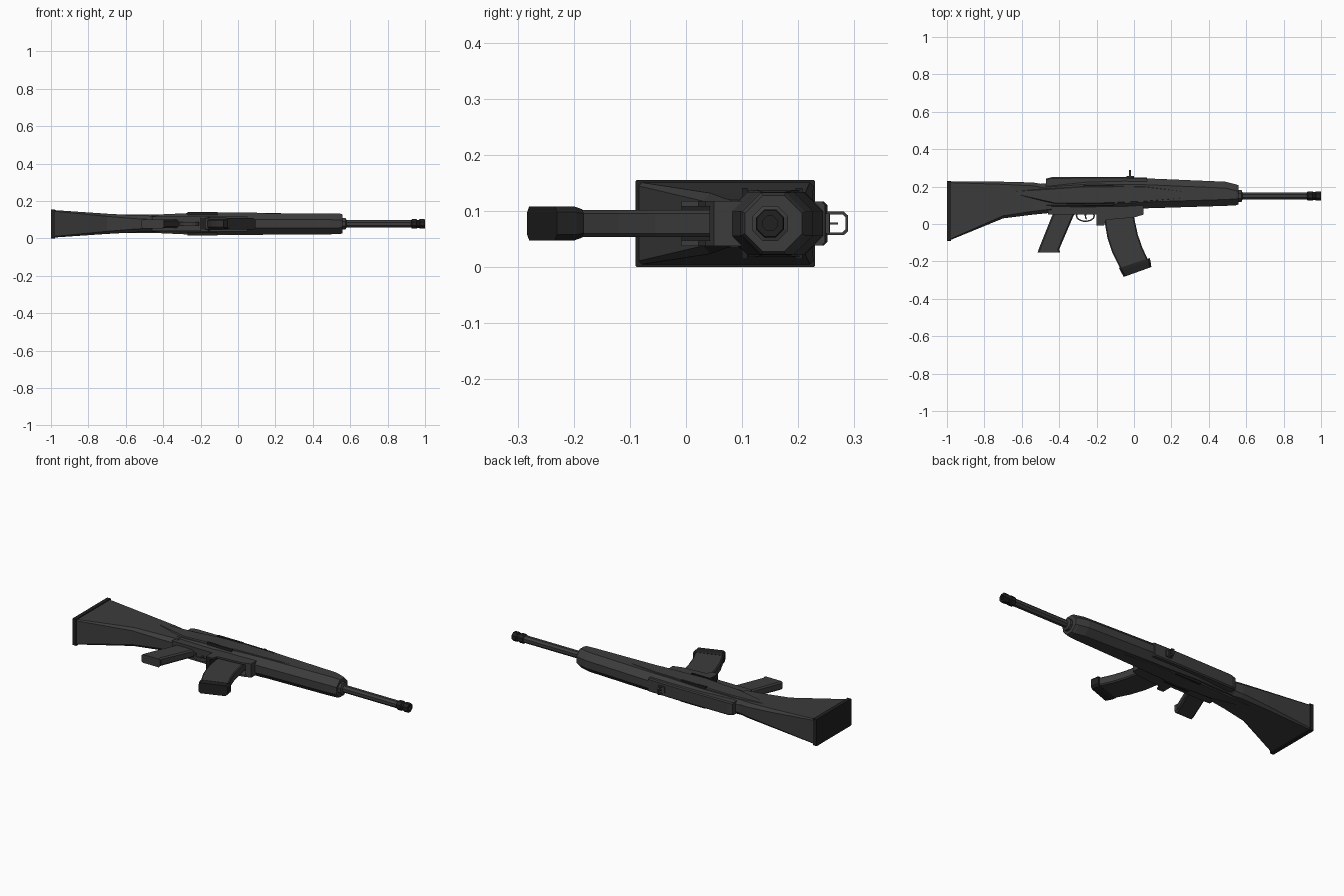
import bpy, bmesh, math
from mathutils import Vector, Matrix

ZC = 0.078  # mid-plane of the model lying on its side


def material(name, g):
    m = bpy.data.materials.new(name)
    m.diffuse_color = (g, g, g, 1)
    return m


DARK = material("dark_grey", 0.045)
BLACK = material("near_black", 0.015)


def finish(name, bm, mat=DARK):
    bmesh.ops.recalc_face_normals(bm, faces=bm.faces)
    me = bpy.data.meshes.new(name)
    bm.to_mesh(me)
    bm.free()
    me.materials.append(mat)
    ob = bpy.data.objects.new(name, me)
    bpy.context.collection.objects.link(ob)
    return ob


def skin(name, rings, mat=DARK, closed=False):
    bm = bmesh.new()
    vs = [[bm.verts.new(p) for p in r] for r in rings]
    pairs = list(zip(vs, vs[1:])) + ([(vs[-1], vs[0])] if closed else [])
    for a, b in pairs:
        for i in range(len(a)):
            j = (i + 1) % len(a)
            bm.faces.new((a[i], a[j], b[j], b[i]))
    if not closed:
        bm.faces.new(vs[0])
        bm.faces.new(vs[-1])
    return finish(name, bm, mat)


def loft(name, stations, mat=DARK):
    """Chamfered box sections spanning point A to B in xy: (A, B, half z, chamfer)."""
    rings = []
    for a, b, h, c in stations:
        a, b = Vector((*a, ZC)), Vector((*b, ZC))
        d = (b - a).normalized() * c
        z = Vector((0, 0, 1))
        rings.append([a + z * (h - c), a + d + z * h, b - d + z * h, b + z * (h - c),
                      b - z * (h - c), b - d - z * h, a + d - z * h, a - z * (h - c)])
    return skin(name, rings, mat)


def body(name, rows, mat=DARK):
    return loft(name, [((x, y0), (x, y1), h, c) for x, y0, y1, h, c in rows], mat)


def prism(name, pts, z0, z1, mat=DARK):
    return skin(name, [[(x, y, z) for x, y in pts] for z in (z0, z1)], mat)


def box(name, x0, x1, y0, y1, z0, z1, mat=DARK):
    return prism(name, [(x0, y0), (x1, y0), (x1, y1), (x0, y1)], z0, z1, mat)


def turned(name, prof, y, n=8, mat=DARK):
    """Round part along x from (x, radius) pairs."""
    return skin(name, [[(x, y + r * math.cos(math.tau * (i + .5) / n),
                         ZC + r * math.sin(math.tau * (i + .5) / n))
                        for i in range(n)] for x, r in prof], mat)


# Stock and butt plate
body("stock", [(-0.98, -0.085, 0.227, 0.073, 0.006), (-0.70, 0.03, 0.226, 0.054, 0.014),
               (-0.54, 0.05, 0.222, 0.045, 0.018), (-0.44, 0.06, 0.205, 0.042, 0.02)])
body("butt_plate", [(-1.0, -0.09, 0.23, 0.0775, 0.002), (-0.978, -0.09, 0.23, 0.0775, 0.002)], BLACK)

# Receiver, top cover and lower frame
body("receiver", [(-0.50, 0.08, 0.215, 0.042, 0.02), (-0.25, 0.08, 0.235, 0.05, 0.022),
                  (-0.05, 0.08, 0.242, 0.056, 0.03), (0.10, 0.085, 0.243, 0.056, 0.034)])
body("top_cover", [(-0.47, 0.19, 0.243, 0.036, 0.006), (-0.44, 0.19, 0.25, 0.039, 0.006),
                   (-0.10, 0.20, 0.252, 0.039, 0.006), (0.07, 0.20, 0.248, 0.039, 0.006)])
box("lower_frame", -0.46, -0.19, 0.05, 0.12, 0.04, 0.116)

# Handguard with tapering nose
body("handguard", [(0.04, 0.083, 0.245, 0.056, 0.034), (0.49, 0.097, 0.226, 0.056, 0.034),
                   (0.545, 0.10, 0.212, 0.055, 0.034), (0.56, 0.105, 0.207, 0.050, 0.032)])

# Mirrored side panels, ribs and port trims
for side, s in (("right", 1), ("left", -1)):
    def zs(d):
        return ZC + s * d
    skin("side_panel_" + side, [[(x, y0, zs(0.03)), (x, y0 + .012, zs(h)),
                                 (x, y1 - .012, zs(h)), (x, y1, zs(0.03))]
                                for x, y0, y1, h in ((-0.66, 0.155, 0.185, 0.05), (-0.42, 0.10, 0.20, 0.05),
                                                     (-0.20, 0.10, 0.215, 0.06), (0.06, 0.11, 0.21, 0.06),
                                                     (0.35, 0.135, 0.175, 0.054))])
    box("upper_trim_" + side, -0.27, -0.11, 0.195, 0.208, zs(0.04), zs(0.063), BLACK)
    box("lower_trim_" + side, -0.27, -0.11, 0.10, 0.11, zs(0.04), zs(0.063), BLACK)
    # Open magazine well cheeks
    prism("well_cheek_" + side, [(-0.2, -0.008), (-0.16, -0.008), (-0.15, 0.022), (0.0, 0.035),
                                 (0.05, 0.05), (0.05, 0.11), (-0.2, 0.11)], zs(0.03), zs(0.04))
box("well_rear_wall", -0.20, -0.175, -0.008, 0.1, 0.04, 0.116, BLACK)
prism("well_front_wall", [(0.02, 0.042), (0.05, 0.05), (0.05, 0.11), (0.02, 0.11)], 0.04, 0.116)

# Curved magazine with wider foot
loft("magazine", [((-0.165, 0.09), (-0.01, 0.09), 0.024, 0.006),
                  ((-0.155, 0.0), (0.008, 0.0), 0.024, 0.006),
                  ((-0.142, -0.075), (0.02, -0.055), 0.024, 0.006),
                  ((-0.115, -0.155), (0.042, -0.12), 0.024, 0.006),
                  ((-0.07, -0.245), (0.077, -0.197), 0.024, 0.006)])
loft("magazine_foot", [((-0.08, -0.235), (0.083, -0.182), 0.025, 0.008),
                       ((-0.073, -0.25), (0.088, -0.195), 0.030, 0.010),
                       ((-0.055, -0.283), (0.093, -0.23), 0.030, 0.010)], BLACK)

# Pistol grip
loft("grip", [((-0.42, 0.08), (-0.30, 0.08), 0.022, 0.008),
              ((-0.44, 0.04), (-0.325, 0.04), 0.022, 0.008),
              ((-0.51, -0.135), (-0.40, -0.135), 0.024, 0.008),
              ((-0.515, -0.152), (-0.395, -0.152), 0.024, 0.008)])

# Trigger guard ring and trigger
rings = []
for i in range(14):
    a = math.tau * i / 14
    c, s = math.cos(a), math.sin(a)
    rings.append([(-0.26 + rx * c, 0.044 + ry * s, ZC + z) for rx, ry, z in
                  ((0.052, 0.033, -.01), (0.052, 0.033, .01), (0.044, 0.026, .01), (0.044, 0.026, -.01))])
skin("trigger_guard", rings, DARK, True)
prism("trigger", [(-0.265, 0.06), (-0.25, 0.06), (-0.257, 0.04), (-0.25, 0.024), (-0.262, 0.03)],
      ZC - .005, ZC + .005)

# Barrel and bored muzzle
turned("barrel", [(0.5, 0.034), (0.575, 0.034), (0.58, 0.021), (0.94, 0.021)], 0.15)
turned("muzzle", [(0.925, 0.021), (0.93, 0.027), (0.955, 0.027), (0.958, 0.023), (0.968, 0.023),
                  (0.972, 0.027), (0.997, 0.027), (1.0, 0.025), (1.0, 0.014), (0.95, 0.014)], 0.15, 8, BLACK)

# Sight: hooded frame with a centre post
box("sight_base", -0.04, 0.0, 0.24, 0.256, ZC - .018, ZC + .018)
outer = [(0.25, -.021), (0.281, -.021), (0.289, -.014), (0.289, .014), (0.281, .021), (0.25, .021)]
inner = [(0.257, -.016), (0.279, -.016), (0.284, -.011), (0.284, .011), (0.279, .016), (0.257, .016)]
skin("sight_frame", [[(-0.026, oy, ZC + oz), (-0.016, oy, ZC + oz), (-0.016, iy, ZC + iz), (-0.026, iy, ZC + iz)]
                     for (oy, oz), (iy, iz) in zip(outer, inner)], DARK, True)
box("sight_post", -0.023, -0.019, 0.25, 0.271, ZC - .002, ZC + .002)
